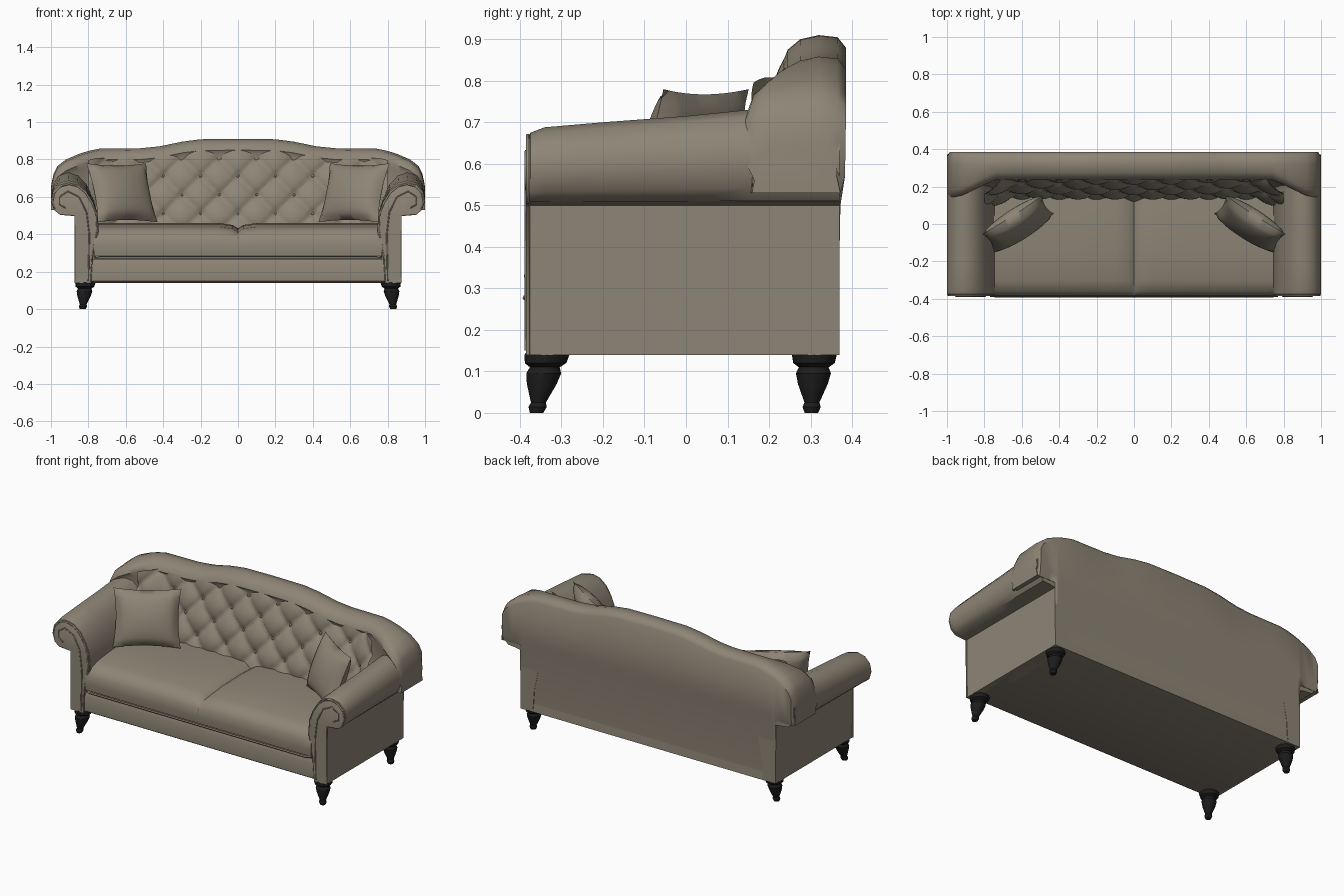
import bpy, bmesh, math
from mathutils import Vector, Matrix

if "Cube" in bpy.data.objects:
    bpy.data.objects.remove(bpy.data.objects["Cube"])


def material(name, rgb):
    m = bpy.data.materials.new(name)
    m.diffuse_color = (*rgb, 1)
    m.use_nodes = True
    m.node_tree.nodes["Principled BSDF"].inputs["Base Color"].default_value = m.diffuse_color
    return m


FABRIC = material("taupe fabric", (0.27, 0.235, 0.18))
WOOD = material("black wood", (0.012, 0.012, 0.012))


def finish(name, bm, mat, angle=40):
    bmesh.ops.recalc_face_normals(bm, faces=bm.faces)
    me = bpy.data.meshes.new(name)
    bm.to_mesh(me)
    bm.free()
    ob = bpy.data.objects.new(name, me)
    bpy.context.collection.objects.link(ob)
    me.materials.append(mat)
    bpy.ops.object.select_all(action='DESELECT')
    ob.select_set(True)
    bpy.context.view_layer.objects.active = ob
    bpy.ops.object.shade_smooth_by_angle(angle=math.radians(angle))
    return ob


def loft(name, sections, mat, angle=40):
    """Skin equal-length closed sections and cap both ends."""
    bm = bmesh.new()
    rings = [[bm.verts.new(p) for p in s] for s in sections]
    n = len(rings[0])
    for a, b in zip(rings, rings[1:]):
        for i in range(n):
            j = (i + 1) % n
            bm.faces.new((a[i], a[j], b[j], b[i]))
    bm.faces.new(rings[0])
    bm.faces.new(rings[-1])
    return finish(name, bm, mat, angle)


def sheet(name, fn, nu, nv, mat):
    """Grid surface from fn(u, v), both 0..1."""
    bm = bmesh.new()
    g = [[bm.verts.new(fn(i / nu, j / nv)) for j in range(nv + 1)] for i in range(nu + 1)]
    for i in range(nu):
        for j in range(nv):
            bm.faces.new((g[i][j], g[i + 1][j], g[i + 1][j + 1], g[i][j + 1]))
    return finish(name, bm, mat, 60)


def interp(table, x):
    for (x0, y0), (x1, y1) in zip(table, table[1:]):
        if x <= x1:
            return y0 + (y1 - y0) * max(0, x - x0) / (x1 - x0)
    return table[-1][1]


def piping(name, pts, r=0.006):
    cu = bpy.data.curves.new(name, 'CURVE')
    cu.dimensions = '3D'
    cu.bevel_depth = r
    cu.bevel_resolution = 1
    sp = cu.splines.new('POLY')
    sp.points.add(len(pts) - 1)
    for p, co in zip(sp.points, pts):
        p.co = (*co, 1)
    ob = bpy.data.objects.new(name, cu)
    bpy.context.collection.objects.link(ob)
    cu.materials.append(FABRIC)


# base rail
rail = [(-0.36, 0.14), (-0.375, 0.15), (-0.38, 0.24), (-0.37, 0.265), (0.36, 0.265), (0.37, 0.14)]
loft("base_rail", [[(x, y, z) for y, z in rail] for x in (-0.86, 0.86)], FABRIC)

# seat cushion: one front edge, groove between the two halves on top
seat = [(0.16, 0.27), (-0.36, 0.27), (-0.385, 0.285), (-0.39, 0.33), (-0.385, 0.38),
        (-0.36, 0.42), (-0.30, 0.44), (-0.15, 0.455), (0.02, 0.46), (0.16, 0.455)]
secs = []
for x in (-0.77, -0.76, -0.7, -0.5, -0.3, -0.1, -0.03, -0.008, 0, 0.008, 0.03, 0.1, 0.3, 0.5, 0.7, 0.76, 0.77):
    drop = 0.028 * max(0, 1 - abs(x) / 0.06) ** 1.5 + (0.02 if abs(x) > 0.76 else 0)
    secs.append([(x, y, z - drop * max(0, min(1, (z - 0.38) / 0.06))) for y, z in seat])
loft("seat_cushion", secs, FABRIC)
piping("seat_piping", [(-0.77, -0.37, 0.28), (-0.74, -0.388, 0.277), (0.74, -0.388, 0.277), (0.77, -0.37, 0.28)])

# back frame with camel top and wings that wrap to the arms
TOP = [(0, 0.91), (0.2, 0.908), (0.3, 0.895), (0.42, 0.87), (0.52, 0.86), (0.76, 0.858),
       (0.85, 0.83), (0.92, 0.80), (0.965, 0.765), (0.99, 0.715), (1.0, 0.65)]
WING = [(0, 0), (0.74, 0), (0.8, -0.025), (0.88, -0.065), (0.95, -0.095), (1.0, -0.085)]
half = [0, 0.1, 0.2, 0.25, 0.3, 0.36, 0.42, 0.52, 0.64, 0.74, 0.8, 0.85, 0.868, 0.872, 0.92, 0.965, 0.985, 0.995, 1.0]
secs = []
for x in [-h for h in half[:0:-1]] + half:
    T, s = interp(TOP, abs(x)), interp(WING, abs(x))
    low = 0.14 if abs(x) < 0.87 else 0.53
    e = 0.02 if abs(x) > 0.99 else 0
    sec = [(0.365, 0.14), (0.372, 0.5), (0.383 - e, 0.57), (0.385 - e, T - 0.03), (0.365 - e, T - 0.005), (0.32, T),
           (0.275 + s, T - 0.01), (0.245 + s, T - 0.035), (0.235 + s, T - 0.06), (0.25 + s, T - 0.09),
           (0.21 + s * 0.6, 0.42 + (T - 0.51) * 0.5), (0.17, 0.42), (0.17, 0.14)]
    secs.append([(x, y, max(z, low)) for y, z in sec])
loft("back_frame", secs, FABRIC, 45)


# deep buttoned inner back
def tuft(u, v):
    x = -0.8 + 1.6 * u
    T = interp(TOP, abs(x))
    z = 0.42 + (T - 0.05 - 0.42) * v
    a, b = x / 0.2 + (z - 0.51) / 0.2, x / 0.2 - (z - 0.51) / 0.2
    sa, sb = abs(math.sin(math.pi * a)), abs(math.sin(math.pi * b))
    d2 = sa * sa + sb * sb
    puff = 0.028 * (sa * sb) ** 0.5 - 0.016 * math.exp(-d2 * 6)
    y = 0.145 + 0.115 * v ** 1.2 - max(0, abs(x) - 0.66) * 0.5
    return (x, y - puff, z)


sheet("tufted_back", tuft, 112, 32, FABRIC)

# buttons at the tuft crossings
bm = bmesh.new()
for row in range(4):
    z = 0.51 + 0.1 * row
    for k in range(-3, 4):
        x = 0.2 * k + (0.1 if row % 2 else 0)
        if abs(x) < 0.72 and z < interp(TOP, abs(x)) - 0.07:
            v = (z - 0.42) / (interp(TOP, abs(x)) - 0.47)
            p = tuft((x + 0.8) / 1.6, v)
            bmesh.ops.create_uvsphere(bm, u_segments=8, v_segments=6, radius=0.011,
                                      matrix=Matrix.Translation(p))
finish("back_buttons", bm, FABRIC)

# rolled arms
ARM = [(0.87, 0.14), (0.872, 0.5), (0.90, 0.505), (0.955, 0.51), (0.985, 0.54), (1.0, 0.6), (0.99, 0.66),
       (0.955, 0.705), (0.905, 0.72), (0.855, 0.705), (0.81, 0.66), (0.775, 0.59), (0.75, 0.51),
       (0.745, 0.42), (0.775, 0.28), (0.785, 0.14)]
ARM_TOP = [(-0.385, 0.655), (-0.375, 0.675), (-0.34, 0.688), (-0.2, 0.70), (0, 0.715), (0.15, 0.73), (0.37, 0.73)]


def arm_section(s, y, top, shrink=0.0):
    k = (top - 0.5) / 0.22
    pts = []
    for x, z in ARM:
        z = z if z <= 0.5 else 0.5 + (z - 0.5) * k
        x += shrink * (0.87 - x) / 0.13
        pts.append((s * x, y, z))
    return pts


for s, side in ((-1, "left"), (1, "right")):
    secs = [arm_section(s, y, t, 0.012 if y < -0.38 else 0) for y, t in ARM_TOP]
    loft(side + "_arm", secs, FABRIC)
    # welt round the front of the arm
    front = arm_section(s, -0.381, 0.668, 0.008)
    piping(side + "_arm_piping", front, 0.005)
    # inner welt of the arm facing
    inner = [(0.80, 0.15), (0.795, 0.4), (0.81, 0.52), (0.85, 0.6), (0.91, 0.63), (0.955, 0.6), (0.955, 0.56), (0.92, 0.54)]
    piping(side + "_facing_welt", [(s * x, -0.385, z) for x, z in inner], 0.004)


# throw pillows
def pillow(name, s):
    W = Vector((-s * 0.84, 0.54, 0)).normalized()
    N = Vector((-s * 0.54, -0.84, 0)).normalized()
    t = math.radians(20)
    U = Vector((0, 0, math.cos(t))) - N * math.sin(t)
    F = N * math.cos(t) + Vector((0, 0, math.sin(t)))
    C = Vector((s * 0.62, 0.0, 0.622))
    bm = bmesh.new()
    n = 14
    for f in (1, -1):
        g = []
        for i in range(n + 1):
            u = -1 + 2 * i / n
            row = []
            for j in range(n + 1):
                v = -1 + 2 * j / n
                h = 0.07 * ((1 - u * u) * (1 - v * v)) ** 0.45
                w = u * 0.19 * (1 - 0.08 * (1 - v * v))
                q = v * 0.168 * (1 - 0.08 * (1 - u * u))
                row.append(bm.verts.new(C + W * w + U * q + F * h * f))
            g.append(row)
        for i in range(n):
            for j in range(n):
                bm.faces.new((g[i][j], g[i + 1][j], g[i + 1][j + 1], g[i][j + 1]))
    bmesh.ops.remove_doubles(bm, verts=bm.verts, dist=0.0005)
    finish(name, bm, FABRIC, 60)


pillow("left_pillow", -1)
pillow("right_pillow", 1)

# turned legs, feet splayed slightly from the block
LEG = [(0.048, 0.155), (0.054, 0.14), (0.05, 0.12), (0.036, 0.11), (0.042, 0.095), (0.036, 0.07),
       (0.026, 0.045), (0.018, 0.025), (0.022, 0.014), (0.016, 0.0)]
for sx, side in ((-1, "left"), (1, "right")):
    for y0, y1, end in ((-0.332, -0.36, "front"), (0.31, 0.302, "back")):
        secs = []
        for r, z in LEG:
            k = 1 - z / 0.155
            cx, cy = sx * (0.815 + 0.015 * k), y0 + (y1 - y0) * k
            secs.append([(cx + r * math.cos(i * math.tau / 12), cy + r * math.sin(i * math.tau / 12), z)
                         for i in range(12)])
        loft(f"{end}_{side}_leg", secs, WOOD, 30)
